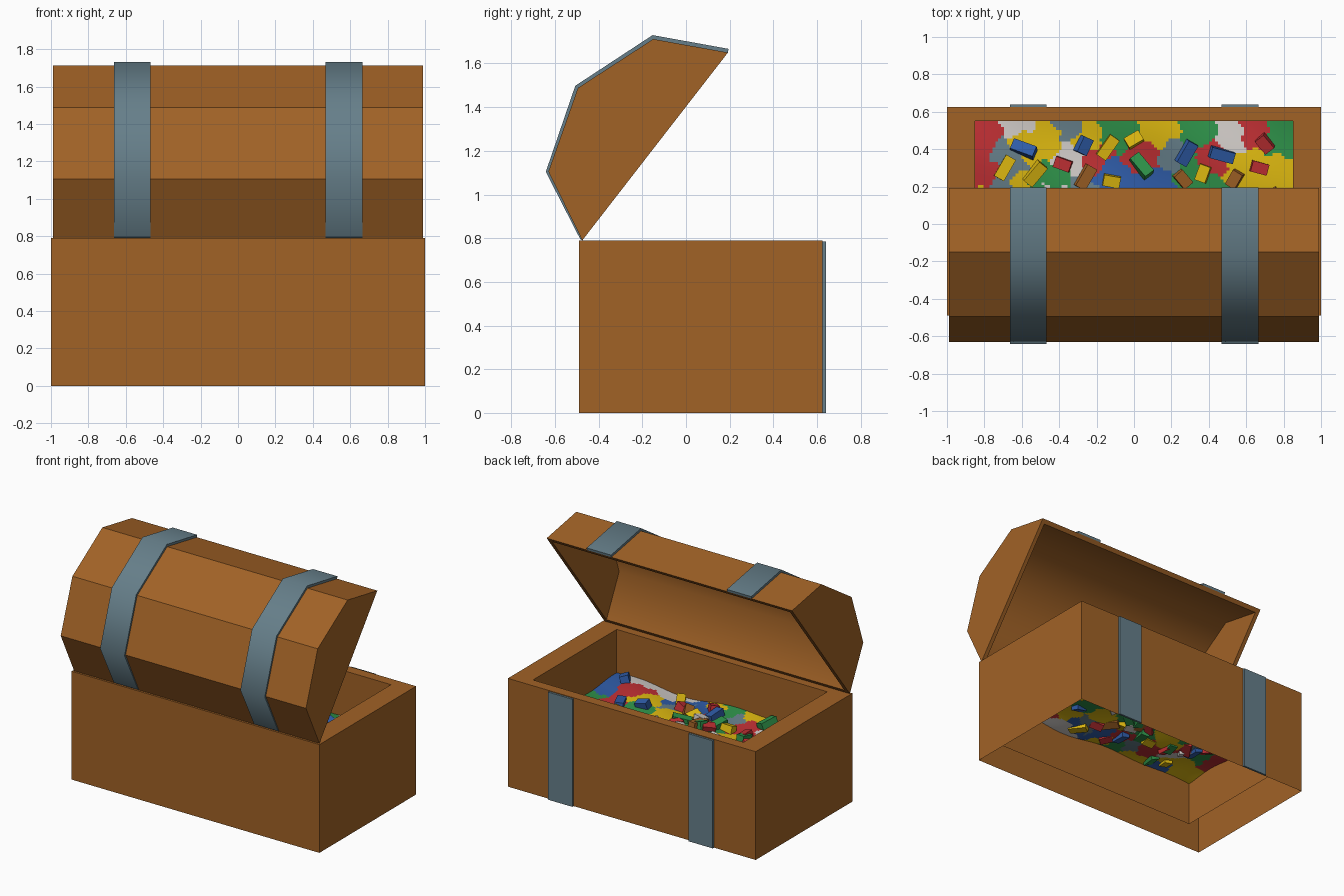
import bpy, bmesh, math, random
from mathutils import Matrix, Vector, Euler

random.seed(4)
if "Cube" in bpy.data.objects:
    bpy.data.objects.remove(bpy.data.objects["Cube"])


def material(name, hexa):
    srgb = [int(hexa[i:i + 2], 16) / 255 for i in (0, 2, 4)]
    col = [c / 12.92 if c < 0.04 else ((c + 0.055) / 1.055) ** 2.4 for c in srgb] + [1]
    m = bpy.data.materials.new(name)
    m.use_nodes = True
    m.diffuse_color = col
    bsdf = next(n for n in m.node_tree.nodes if n.type == 'BSDF_PRINCIPLED')
    bsdf.inputs["Base Color"].default_value = col
    return m


wood = material("wood_brown", "A16226")
metal = material("strap_blue_grey", "667F8A")
toy_mats = {
    'r': material("toy_red", "BE2F33"),
    'y': material("toy_yellow", "DDB810"),
    'g': material("toy_green", "2E9149"),
    'b': material("toy_blue", "2F5CA8"),
    'w': material("toy_white", "CFCAC6"),
    's': metal,
    'n': wood,
}
KEYS = list(toy_mats)


def finish(name, bm, mats):
    me = bpy.data.meshes.new(name)
    bm.to_mesh(me)
    bm.free()
    for m in mats:
        me.materials.append(m)
    ob = bpy.data.objects.new(name, me)
    bpy.context.collection.objects.link(ob)
    return ob


# Chest body: outer walls, top rim and hanging inner walls, open underneath
def ring(bm, x, y0, y1, z):
    return [bm.verts.new(p) for p in ((-x, y0, z), (x, y0, z), (x, y1, z), (-x, y1, z))]


TOP = 0.79
bm = bmesh.new()
rings = [ring(bm, 1, -0.49, 0.625, 0), ring(bm, 1, -0.49, 0.625, TOP),
         ring(bm, 0.85, -0.415, 0.55, TOP), ring(bm, 0.85, -0.415, 0.55, 0.14)]
for a, b in zip(rings, rings[1:]):
    for i in range(4):
        j = (i + 1) % 4
        bm.faces.new((a[i], a[j], b[j], b[i]))
finish("chest_body", bm, [wood])

# Lid: faceted outside, hollow smooth inside, flat rim around the mouth
lid_profile = [Vector(p) for p in
               ((-0.475, TOP), (-0.63, 1.105), (-0.495, 1.488), (-0.15, 1.712), (0.192, 1.65))]
mouth = (lid_profile[0] + lid_profile[-1]) / 2
hollow_profile = [mouth + (p - mouth) * 0.94 for p in lid_profile]

bm = bmesh.new()


def lid_skin(profile, half, smooth):
    left, right = [[bm.verts.new((x, p.x, p.y)) for p in profile] for x in (-half, half)]
    for i in range(len(profile) - 1):
        bm.faces.new((left[i], right[i], right[i + 1], left[i + 1])).smooth = smooth
    bm.faces.new(left)
    bm.faces.new(right)
    return [left[0], right[0], right[-1], left[-1]]


outer = lid_skin(lid_profile, 0.99, False)
inner = lid_skin(hollow_profile, 0.96, True)
for i in range(4):
    j = (i + 1) % 4
    bm.faces.new((outer[i], outer[j], inner[j], inner[i]))
bmesh.ops.recalc_face_normals(bm, faces=bm.faces)
finish("lid", bm, [wood])

# Straps: a bent band over the lid and a flat plate on the body, twice
band_outer = [Vector(p) for p in
              ((-0.485, 0.797), (-0.642, 1.104), (-0.507, 1.498), (-0.153, 1.73), (0.195, 1.667))]
plate = [Vector(p) for p in ((0.625, 0), (0.64, 0), (0.64, 0.785), (0.625, 0.785))]


def prism(name, section, x, width, smooth_count=0):
    bm = bmesh.new()
    a, b = [[bm.verts.new((x + s * width / 2, p.x, p.y)) for p in section] for s in (-1, 1)]
    for i in range(len(section)):
        j = (i + 1) % len(section)
        bm.faces.new((a[i], b[i], b[j], a[j])).smooth = i < smooth_count
    bm.faces.new(a)
    bm.faces.new(b)
    bmesh.ops.recalc_face_normals(bm, faces=bm.faces)
    return finish(name, bm, [metal])


for side, x in (("right", -0.565), ("left", 0.567)):
    prism("lid_strap_" + side, band_outer + lid_profile[::-1], x, 0.197, 4)
    prism("body_strap_" + side, plate, x, 0.197)

# Toy heap: gently bumpy sheet coloured in irregular patches
patches = [('r', -.78, .47), ('s', -.7, .38), ('r', -.79, .3), ('w', -.62, .51), ('y', -.6, .46),
           ('y', -.46, .45), ('w', -.33, .36), ('s', -.34, .51), ('r', -.2, .33), ('g', -.08, .5),
           ('y', .13, .49), ('r', .06, .36), ('s', .2, .36), ('g', .36, .5), ('w', .52, .47),
           ('r', .64, .5), ('g', .78, .48), ('r', .4, .36), ('b', -.15, .27), ('y', .6, .3),
           ('y', .74, .26), ('b', .1, .23), ('g', .3, .3), ('g', -.42, .22), ('y', -.27, .46)]
patches += [(random.choice(KEYS[:6]), random.uniform(-.85, .85), random.uniform(-.42, .18))
            for _ in range(45)]


def heap_z(x, y):
    return 0.465 + 0.012 * math.sin(9 * x + 2) + 0.012 * math.cos(11 * y + 5 * x)


bm = bmesh.new()
bmesh.ops.create_grid(bm, x_segments=110, y_segments=62, size=1)
for v in bm.verts:
    v.co.x *= 0.85
    v.co.y = v.co.y * 0.4825 + 0.0675
    v.co.z = heap_z(v.co.x, v.co.y)
for f in bm.faces:
    c = f.calc_center_median()
    # wobble the patch borders so that they look torn
    px = c.x + 0.012 * math.sin(60 * c.y)
    py = c.y + 0.012 * math.sin(55 * c.x)
    near = min(patches, key=lambda p: (p[1] - px) ** 2 + (p[2] - py) ** 2)
    f.material_index = KEYS.index(near[0])
    f.smooth = True
finish("toy_heap", bm, toy_mats.values())

# Loose toy bricks lying in the heap: colour, x, y, turn in degrees
bricks = [('b', -.59, .4, -20), ('y', -.69, .3, 60), ('y', -.53, .27, 50), ('b', -.27, .42, 65),
          ('r', -.38, .32, -20), ('n', -.26, .25, 60), ('y', -.14, .41, 55), ('y', 0, .45, 30),
          ('g', .04, .31, -50), ('y', -.12, .23, -10), ('b', .28, .38, 60), ('b', .47, .37, -15),
          ('n', .26, .24, -50), ('y', .37, .27, 70), ('n', .54, .24, 60), ('r', .67, .3, -15),
          ('r', .7, .43, -50)]
bricks += [(random.choice('rrygbwn'), random.uniform(-.76, .76), random.uniform(-.33, .16),
            random.uniform(-90, 90)) for _ in range(34)]

bm = bmesh.new()
for key, x, y, turn in bricks:
    size = (random.choice((0.09, 0.13)), 0.06, 0.06)
    tilt = Euler((random.uniform(-.4, .4), random.uniform(-.25, .25), math.radians(turn)))
    place = Matrix.LocRotScale(Vector((x, y, heap_z(x, y) + 0.012)), tilt, Vector(size))
    cube = bmesh.ops.create_cube(bm, size=1, matrix=place)
    for f in {f for v in cube["verts"] for f in v.link_faces}:
        f.material_index = KEYS.index(key)
finish("toy_bricks", bm, toy_mats.values())
